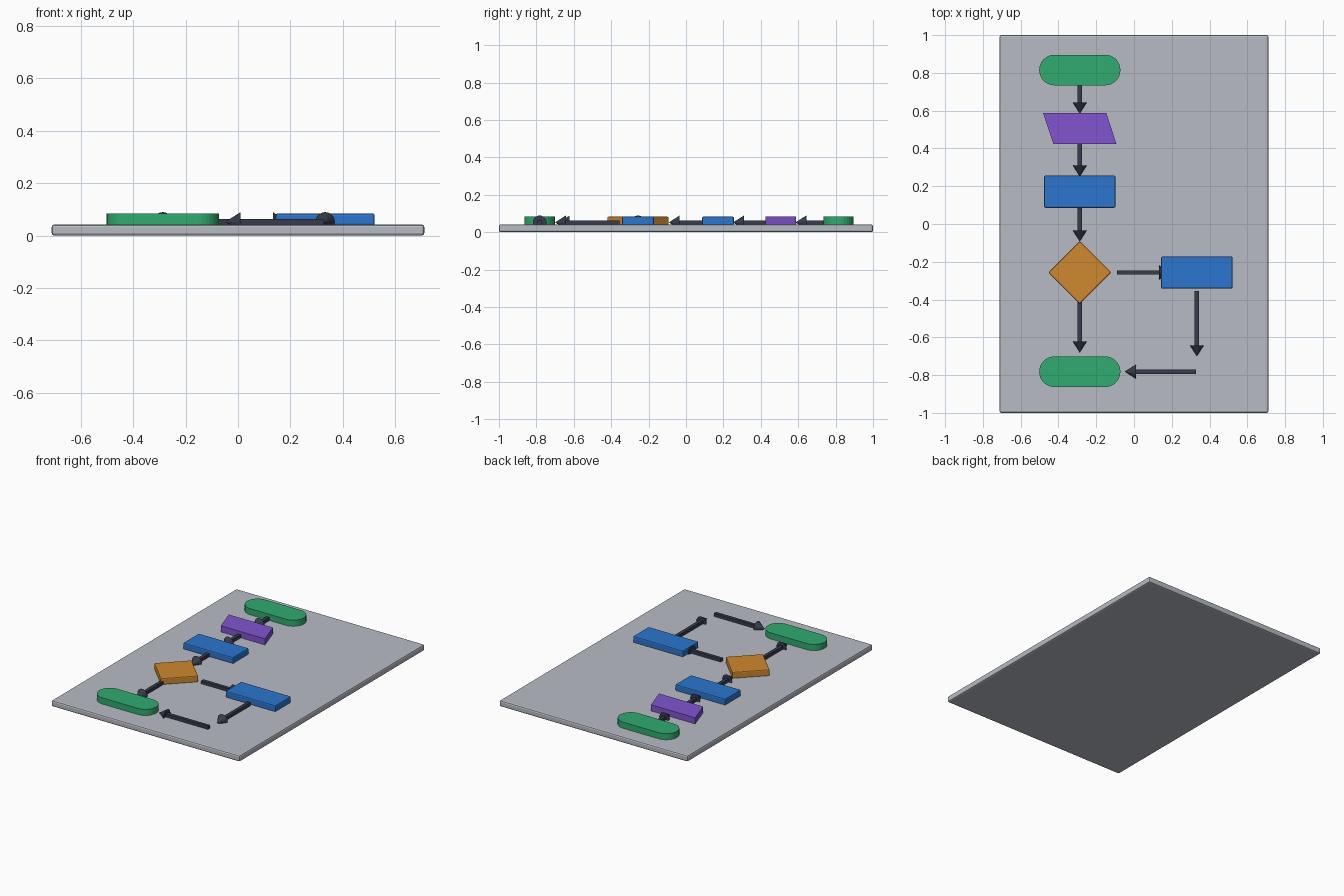
import bpy
import bmesh
import math
from mathutils import Vector

cube = bpy.data.objects.get("Cube")
if cube:
    bpy.data.objects.remove(cube, do_unlink=True)


def material(name, color):
    mat = bpy.data.materials.new(name)
    mat.use_nodes = True
    mat.diffuse_color = (*color, 1)
    bsdf = next(n for n in mat.node_tree.nodes if n.type == 'BSDF_PRINCIPLED')
    bsdf.inputs["Base Color"].default_value = (*color, 1)
    return mat


GREY = material("light grey", (0.48, 0.50, 0.55))
GREEN = material("green", (0.03, 0.41, 0.16))
PURPLE = material("purple", (0.22, 0.09, 0.64))
BLUE = material("blue", (0.025, 0.18, 0.62))
ORANGE = material("orange", (0.62, 0.25, 0.028))
DARK = material("dark slate", (0.038, 0.045, 0.07))

PLATE_TOP, BLOCK_TOP = 0.042, 0.084
COLUMN_X, SIDE_X = -0.287, 0.333


def finish(bm, name, mat, bevel=0):
    """Turn a bmesh into a named object with one material."""
    bmesh.ops.recalc_face_normals(bm, faces=bm.faces)
    mesh = bpy.data.meshes.new(name)
    bm.to_mesh(mesh)
    bm.free()
    mesh.materials.append(mat)
    obj = bpy.data.objects.new(name, mesh)
    bpy.context.collection.objects.link(obj)
    if bevel:
        mod = obj.modifiers.new("soft edges", 'BEVEL')
        mod.width = bevel
        mod.segments = 2
    return obj


def prism(name, outline, x, y, z0, z1, mat, bevel=0):
    """Extrude a flat outline upwards."""
    bm = bmesh.new()
    face = bm.faces.new([bm.verts.new((x + px, y + py, z0)) for px, py in outline])
    top = bmesh.ops.extrude_face_region(bm, geom=[face])["geom"]
    verts = [v for v in top if isinstance(v, bmesh.types.BMVert)]
    bmesh.ops.translate(bm, verts=verts, vec=(0, 0, z1 - z0))
    return finish(bm, name, mat, bevel)


def rectangle(w, h, skew=0):
    return [(-w + skew, -h), (w + skew, -h), (w - skew, h), (-w - skew, h)]


def capsule(half_length, radius, steps=16):
    points = []
    for side in (1, -1):
        for i in range(steps + 1):
            a = math.pi * (i / steps - 0.5)
            points.append((side * (half_length - radius + radius * math.cos(a)),
                           side * radius * math.sin(a)))
    return points


def arrow(name, start, tip):
    """Square shaft and cone head, lying on the plate."""
    head, radius, half, z = 0.058, 0.037, 0.0115, 0.0525
    start, tip = Vector((*start, z)), Vector((*tip, z))
    direction = (tip - start).normalized()
    neck = tip - direction * head
    side = Vector((-direction.y, direction.x, 0)) * half
    outline = [p.xy for p in (start - side, neck - side, neck + side, start + side)]
    prism(name + "_shaft", outline, 0, 0, z - half, z + half, DARK)
    bm = bmesh.new()
    bmesh.ops.create_cone(bm, cap_ends=True, segments=20, radius1=radius,
                          radius2=0, depth=head)
    bmesh.ops.rotate(bm, verts=bm.verts,
                     matrix=Vector((0, 0, 1)).rotation_difference(direction).to_matrix())
    bmesh.ops.translate(bm, verts=bm.verts, vec=(neck + tip) / 2)
    finish(bm, name + "_head", DARK)


# Base plate
prism("base_plate", rectangle(0.712, 1), 0, 0, 0, PLATE_TOP, GREY, 0.01)

# Blocks of the chart
z = (PLATE_TOP - 0.004, BLOCK_TOP)
prism("start_block", capsule(0.215, 0.081), COLUMN_X, 0.815, *z, GREEN)
prism("end_block", capsule(0.215, 0.081), COLUMN_X, -0.782, *z, GREEN)
prism("input_block", rectangle(0.167, 0.082, 0.027), COLUMN_X, 0.506, *z, PURPLE)
prism("process_block", rectangle(0.189, 0.085), COLUMN_X, 0.171, *z, BLUE, 0.007)
prism("side_process_block", rectangle(0.189, 0.085), SIDE_X, -0.257, *z, BLUE, 0.007)
diamond = [(0, -0.166), (0.166, 0), (0, 0.166), (-0.166, 0)]
prism("decision_block", diamond, COLUMN_X, -0.257, *z, ORANGE, 0.007)

# Connecting arrows
arrow("start_to_input_arrow", (COLUMN_X, 0.74), (COLUMN_X, 0.585))
arrow("input_to_process_arrow", (COLUMN_X, 0.43), (COLUMN_X, 0.252))
arrow("process_to_decision_arrow", (COLUMN_X, 0.09), (COLUMN_X, -0.092))
arrow("decision_to_end_arrow", (COLUMN_X, -0.41), (COLUMN_X, -0.68))
arrow("decision_to_side_arrow", (-0.09, -0.257), (0.191, -0.257))
arrow("side_down_arrow", (SIDE_X, -0.355), (SIDE_X, -0.70))
arrow("return_arrow", (0.328, -0.782), (-0.048, -0.782))
